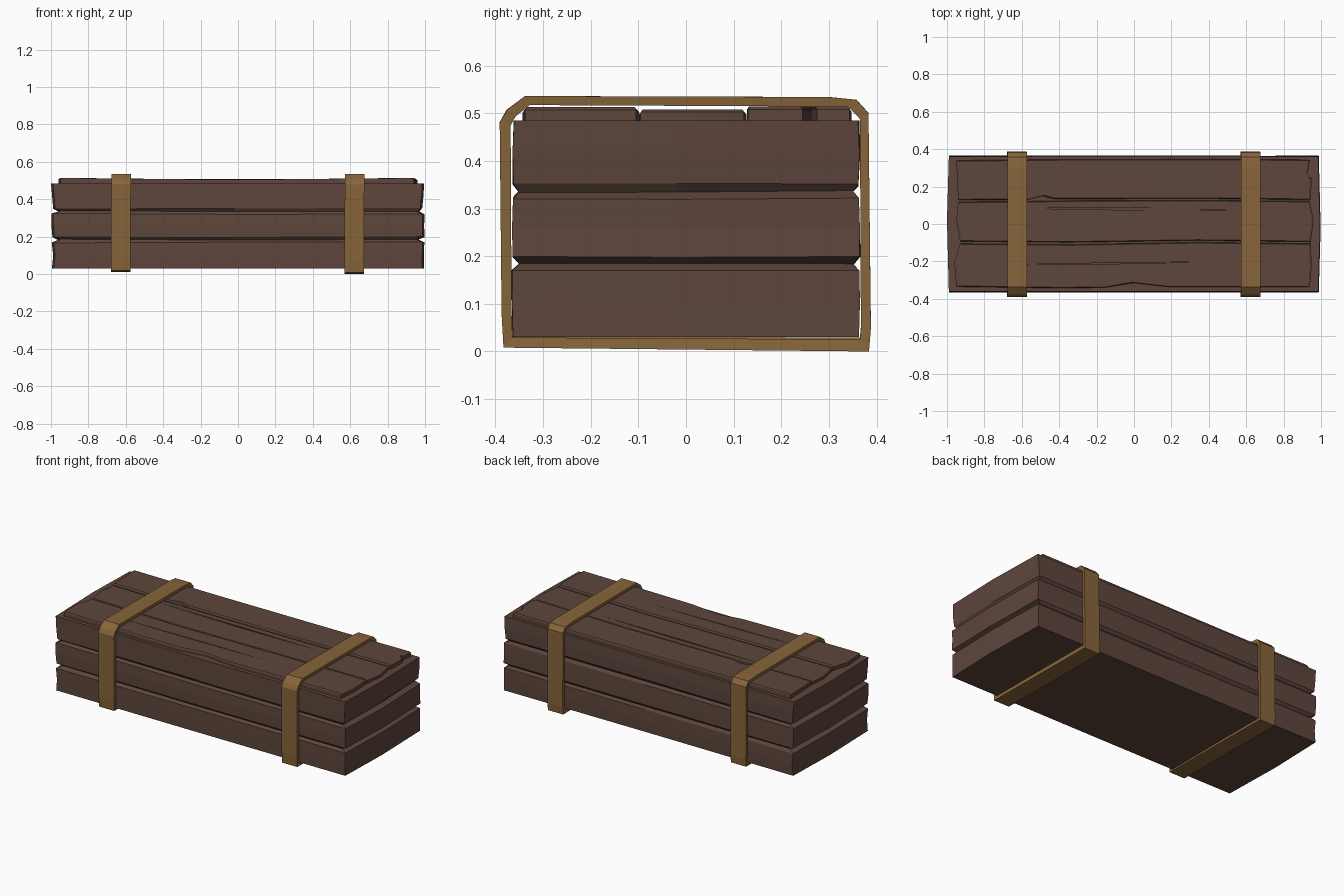
import bpy, bmesh, random
from mathutils import Vector

if "Cube" in bpy.data.objects:
    bpy.data.objects.remove(bpy.data.objects["Cube"])

random.seed(4)


def material(name, rgb):
    m = bpy.data.materials.new(name)
    m.diffuse_color = (*rgb, 1)
    m.use_nodes = True
    m.node_tree.nodes["Principled BSDF"].inputs["Base Color"].default_value = m.diffuse_color
    return m


WOOD = material("dark_brown_wood", (0.112, 0.061, 0.045))
STRAP = material("tan_strap", (0.245, 0.130, 0.043))


def loft(name, rings, mat, closed=False):
    """Skin equal-length rings of points; cap the ends, or join last to first."""
    bm = bmesh.new()
    rows = [[bm.verts.new(p) for p in ring] for ring in rings]
    n = len(rows[0])
    pairs = list(zip(rows, rows[1:] + rows[:1])) if closed else list(zip(rows, rows[1:]))
    for a, b in pairs:
        for i in range(n):
            j = (i + 1) % n
            bm.faces.new((a[i], a[j], b[j], b[i]))
    if not closed:
        caps = [bm.faces.new(rows[0]), bm.faces.new(rows[-1])]
        bmesh.ops.triangulate(bm, faces=caps)
    bmesh.ops.recalc_face_normals(bm, faces=bm.faces)
    me = bpy.data.meshes.new(name)
    bm.to_mesh(me)
    bm.free()
    me.materials.append(mat)
    ob = bpy.data.objects.new(name, me)
    bpy.context.collection.objects.link(ob)
    return ob


def body_ring(z, left, right, hy, bow=0.01):
    """Rectangle with a slightly bowed, split edge on each side."""
    def jit():
        return random.uniform(-0.003, 0.003)
    pts = [(left, -hy), (-0.02, -hy + jit()), (right, -hy), (right + bow, -0.02),
           (right, hy), (0.03, hy + jit()), (left, hy), (left - bow, 0.02)]
    return [(x, y, z + (jit() if 0.04 < z < 0.48 else 0)) for x, y in pts]


# Crate body: three stacked boards with V grooves between them
loft("crate_body", [body_ring(*r) for r in (
    (0.030, -0.985, 0.985, 0.363),
    (0.100, -0.978, 0.985, 0.365),
    (0.168, -0.986, 0.986, 0.364),
    (0.184, -0.950, 0.955, 0.350),
    (0.197, -0.982, 0.988, 0.364),
    (0.260, -0.988, 0.985, 0.365),
    (0.321, -0.988, 0.988, 0.363),
    (0.336, -0.950, 0.960, 0.350),
    (0.350, -0.978, 0.975, 0.362),
    (0.420, -0.984, 0.982, 0.364),
    (0.485, -0.990, 0.985, 0.361),
)], WOOD)


# Lid planks: irregular outlines with splintered notches, a little dished
def plank(name, outline, height):
    def top(x, y, inset):
        return (x, y, height + 0.008 * x * x - inset)
    cx = sum(p[0] for p in outline) / len(outline)
    cy = sum(p[1] for p in outline) / len(outline)
    base = [(x, y, 0.478) for x, y in outline]
    rim = [top(x, y, 0.006) for x, y in outline]
    face = [top(x - (0.01 if x > cx else -0.01), y - (0.004 if y > cy else -0.004), 0)
            for x, y in outline]
    return loft(name, [base, rim, face], WOOD)


front_plank = plank("lid_plank_front", [
    (-0.95, -0.335), (-0.40, -0.343), (-0.16, -0.340), (0.0, -0.315), (0.20, -0.338),
    (0.94, -0.338), (0.95, -0.22), (0.945, -0.105), (0.35, -0.098), (-0.35, -0.110),
    (-0.93, -0.105), (-0.96, -0.21)], 0.506)
middle_plank = plank("lid_plank_middle", [
    (-0.93, -0.093), (-0.35, -0.098), (0.35, -0.088), (0.945, -0.095), (0.96, 0.02),
    (0.94, 0.122), (0.35, 0.127), (-0.44, 0.124), (-0.50, 0.122), (-0.94, 0.118),
    (-0.95, 0.02)], 0.501)
back_plank = plank("lid_plank_back", [
    (-0.94, 0.128), (-0.57, 0.130), (-0.49, 0.150), (-0.43, 0.134), (0.35, 0.136),
    (0.945, 0.130), (0.95, 0.245), (0.76, 0.262), (0.93, 0.275), (0.94, 0.343),
    (0.50, 0.347), (-0.40, 0.345), (-0.95, 0.340), (-0.945, 0.23)], 0.507)


# Long tapered cracks cut into the planks
def crack(target, x0, x1, y0, y1, w):
    mid = 0.5 * (x0 + x1)
    ym = 0.5 * (y0 + y1)
    shape = [(x0, y0), (mid, ym - w), (x1, y1), (mid + 0.1, ym + w)]
    cutter = loft("crack_cutter", [[(x, y, 0.494) for x, y in shape],
                                   [(x, y, 0.56) for x, y in shape]], WOOD)
    cutter.hide_render = True
    mod = target.modifiers.new("crack", 'BOOLEAN')
    mod.operation = 'DIFFERENCE'
    mod.solver = 'EXACT'
    mod.object = cutter
    bpy.context.view_layer.objects.active = target
    bpy.ops.object.modifier_apply(modifier=mod.name)
    bpy.data.objects.remove(cutter)


crack(front_plank, -0.72, 0.36, -0.219, -0.203, 0.004)
crack(middle_plank, -0.60, 0.50, 0.084, 0.076, 0.005)

# Straps: closed bands round the crate, with chamfered top corners
OUTER = [(-0.383, 0.010), (-0.387, 0.08), (-0.391, 0.480), (-0.377, 0.506),
         (-0.338, 0.536), (0.300, 0.534), (0.358, 0.528), (0.383, 0.500),
         (0.388, 0.050), (0.384, 0.002)]
INNER = [(-0.364, 0.030), (-0.366, 0.08), (-0.368, 0.474), (-0.358, 0.493),
         (-0.328, 0.517), (0.300, 0.514), (0.345, 0.509), (0.365, 0.488),
         (0.367, 0.050), (0.365, 0.026)]


def strap(name, x, lift, lean):
    rings = []
    for (yo, zo), (yi, zi) in zip(OUTER, INNER):
        s = x + lean * (zo - 0.27)
        zl = lift * (1 - zo / 0.54)
        zo, zi = zo + zl, zi + zl * 0.3
        rings.append([(s - 0.052, yo, zo), (s + 0.052, yo, zo),
                      (s + 0.050, yi, zi), (s - 0.050, yi, zi)])
    return loft(name, rings, STRAP, closed=True)


strap("left_strap", -0.626, 0.010, 0.004)
strap("right_strap", 0.622, -0.002, 0.006)
